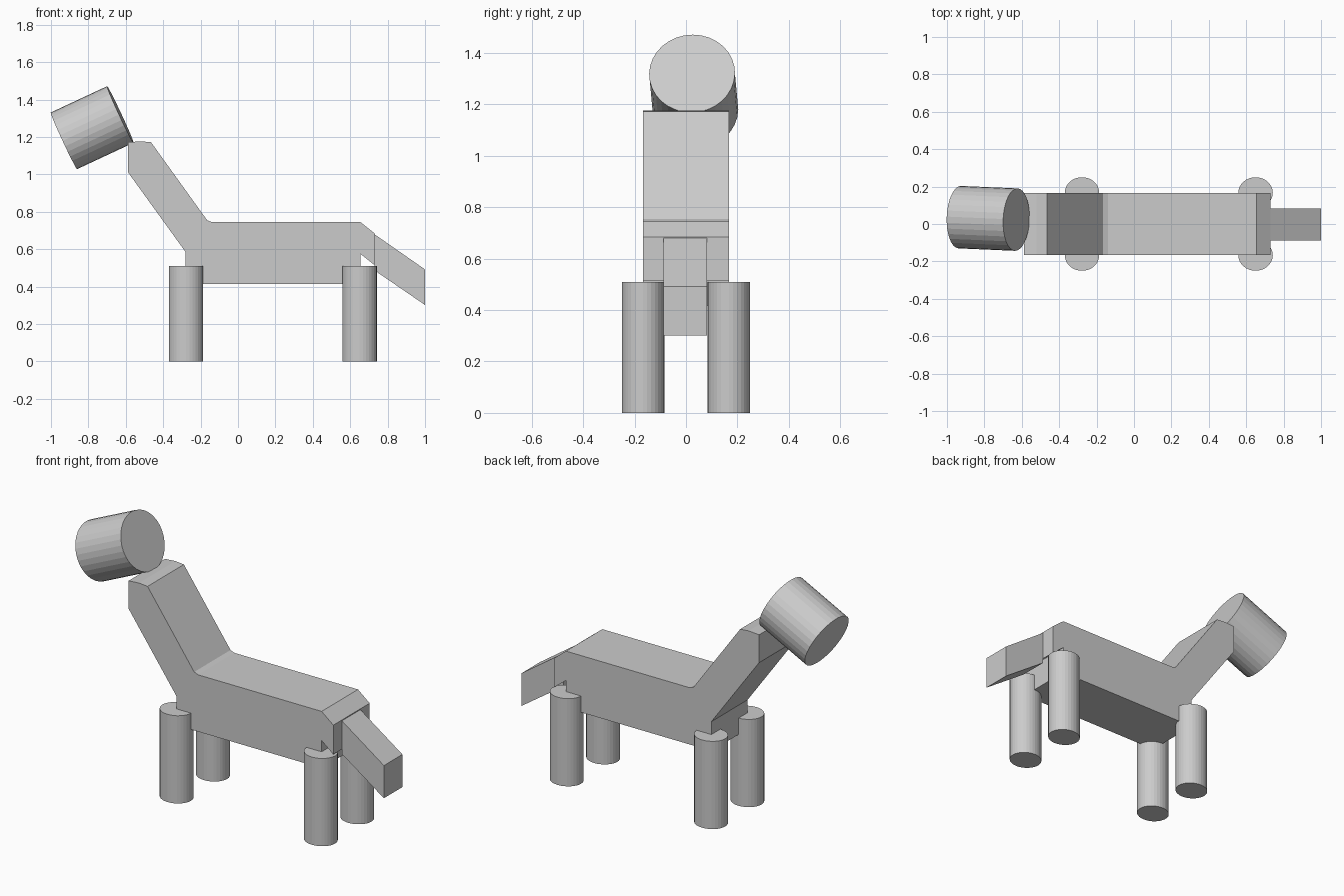
import bpy, bmesh
from mathutils import Vector, Matrix

if "Cube" in bpy.data.objects:
    bpy.data.objects.remove(bpy.data.objects["Cube"])

grey = bpy.data.materials.new("plain grey")
grey.diffuse_color = (0.6, 0.6, 0.6, 1)
grey.use_nodes = True
grey.node_tree.nodes["Principled BSDF"].inputs["Base Color"].default_value = grey.diffuse_color


def finish(name, bm):
    bmesh.ops.recalc_face_normals(bm, faces=bm.faces)
    mesh = bpy.data.meshes.new(name)
    bm.to_mesh(mesh)
    bm.free()
    mesh.materials.append(grey)
    obj = bpy.data.objects.new(name, mesh)
    bpy.context.collection.objects.link(obj)
    return obj


def slab(name, profile, y0, y1):
    """Extrude an x-z profile from y0 to y1."""
    bm = bmesh.new()
    face = bm.faces.new([bm.verts.new((x, y0, z)) for x, z in profile])
    out = bmesh.ops.extrude_face_region(bm, geom=[face])
    verts = [v for v in out["geom"] if isinstance(v, bmesh.types.BMVert)]
    bmesh.ops.translate(bm, verts=verts, vec=(0, y1 - y0, 0))
    return finish(name, bm)


def cylinder(name, matrix, height):
    """Unit-radius cylinder along local z, placed by matrix."""
    bm = bmesh.new()
    bmesh.ops.create_cone(bm, cap_ends=True, segments=32, radius1=1,
                          radius2=1, depth=height, matrix=matrix)
    return finish(name, bm)


# Body with slanted neck and rump
slab("body_and_neck", [
    (-0.28, 0.415), (0.655, 0.415), (0.655, 0.575), (0.73, 0.515),
    (0.73, 0.685), (0.655, 0.745), (-0.14, 0.745), (-0.165, 0.755),
    (-0.465, 1.172), (-0.52, 1.177), (-0.587, 1.172), (-0.587, 1.01),
    (-0.28, 0.585)], -0.167, 0.167)

# Narrow drooping tail
slab("tail", [(0.73, 0.487), (1.0, 0.302), (1.0, 0.492), (0.73, 0.68)],
     -0.088, 0.082)

# Legs centred on the body corners, slightly oval
for end, x in (("front", -0.278), ("back", 0.65)):
    for side, y in (("right", -0.167), ("left", 0.167)):
        cylinder(f"{end}_{side}_leg",
                 Matrix.Translation((x, y, 0.255))
                 @ Matrix.Diagonal((0.092, 0.083, 1, 1)), 0.51)

# Tilted drum head
axis = Vector((0.30, -0.013, 0.14))
turn = axis.to_track_quat('Z', 'Y').to_matrix().to_4x4()
cylinder("head", Matrix.Translation((-0.78, 0.03, 1.25)) @ turn
         @ Matrix.Diagonal((0.167, 0.167, 1, 1)), 0.333)
